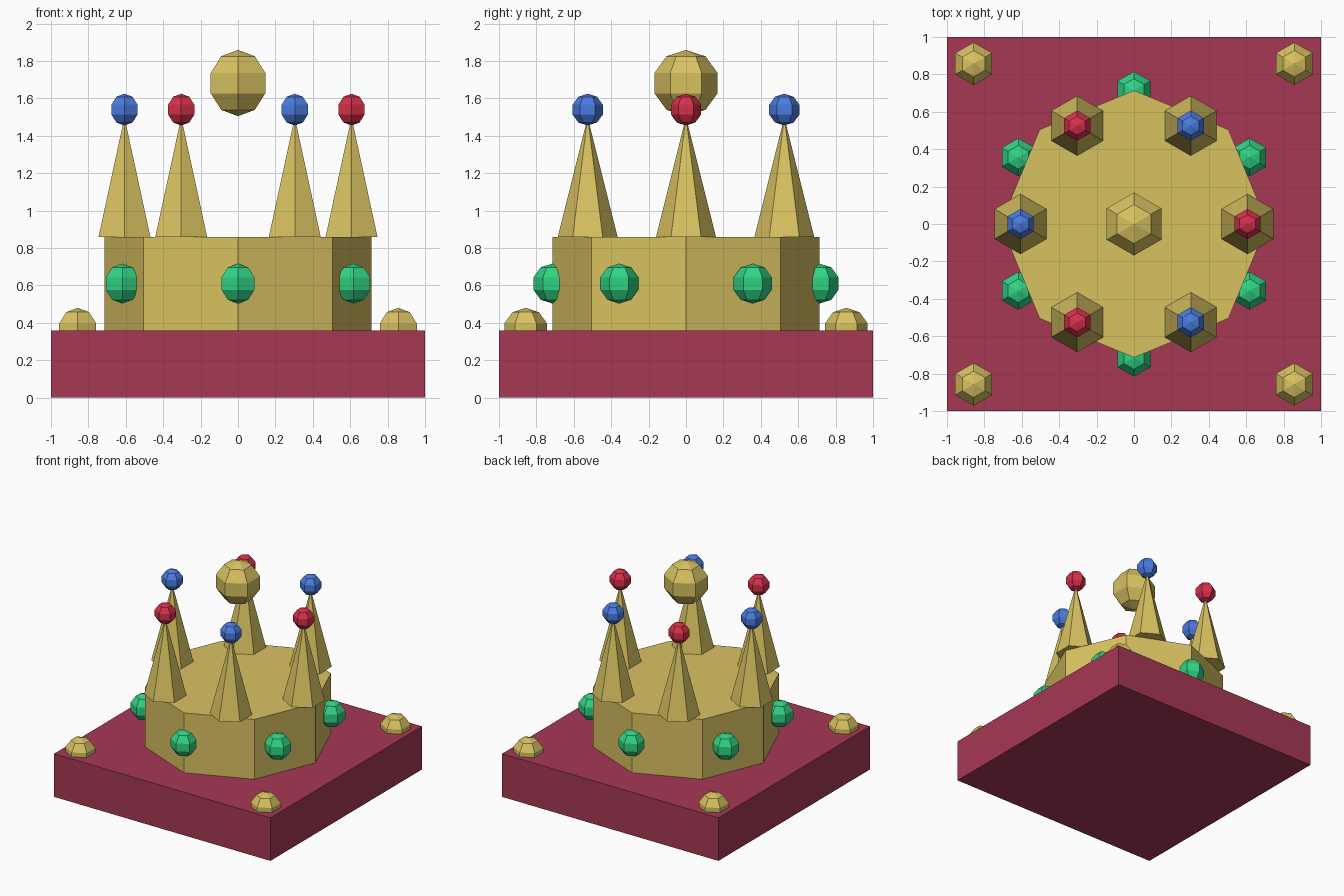
import bpy, bmesh, math
from mathutils import Matrix

if "Cube" in bpy.data.objects:
    bpy.data.objects.remove(bpy.data.objects["Cube"])


def material(name, rgb):
    m = bpy.data.materials.new(name)
    m.diffuse_color = (*rgb, 1)
    m.use_nodes = True
    m.node_tree.nodes["Principled BSDF"].inputs["Base Color"].default_value = m.diffuse_color
    return m


GOLD = material("gold", (0.69, 0.54, 0.12))
VELVET = material("velvet", (0.38, 0.04, 0.09))
RED = material("red_gem", (0.68, 0.03, 0.07))
BLUE = material("blue_gem", (0.07, 0.20, 0.75))
GREEN = material("green_gem", (0.03, 0.65, 0.23))


def finish(name, bm, loc, mat):
    mesh = bpy.data.meshes.new(name)
    bm.to_mesh(mesh)
    bm.free()
    mesh.materials.append(mat)
    obj = bpy.data.objects.new(name, mesh)
    obj.location = loc
    bpy.context.collection.objects.link(obj)


def cone(name, sides, r1, r2, z0, z1, x, y, mat):
    bm = bmesh.new()
    bmesh.ops.create_cone(bm, cap_ends=True, segments=sides,
                          radius1=r1, radius2=r2, depth=z1 - z0)
    finish(name, bm, (x, y, (z0 + z1) / 2), mat)


def ball(name, r, x, y, z, mat):
    bm = bmesh.new()
    bmesh.ops.create_uvsphere(bm, u_segments=6, v_segments=5, radius=r)
    finish(name, bm, (x, y, z), mat)


def ring(radius, start):
    for i in range(6):
        a = math.radians(start + 60 * i)
        yield i, radius * math.cos(a), radius * math.sin(a)


# Cushion slab
bm = bmesh.new()
bmesh.ops.create_cube(bm, size=1, matrix=Matrix.Diagonal((2, 2, 0.36, 1)))
finish("cushion", bm, (0, 0, 0.18), VELVET)

# Half-sunk studs at the cushion corners
for sx in (-1, 1):
    for sy in (-1, 1):
        ball("corner_stud", 0.12, sx * 0.857, sy * 0.857, 0.36, GOLD)

# Octagonal crown band
cone("crown_band", 8, 0.714, 0.714, 0.36, 0.86, 0, 0, GOLD)

# Spikes with alternating gem tips
for i, x, y in ring(0.607, 0):
    cone("spike", 6, 0.16, 0, 0.86, 1.5, x, y, GOLD)
    ball("spike_gem", 0.085, x, y, 1.54, BLUE if i % 2 else RED)

# Gems set around the band
for i, x, y in ring(0.714, 30):
    ball("band_gem", 0.107, x, y, 0.61, GREEN)

# Floating centre orb
ball("centre_orb", 0.177, 0, 0, 1.682, GOLD)
